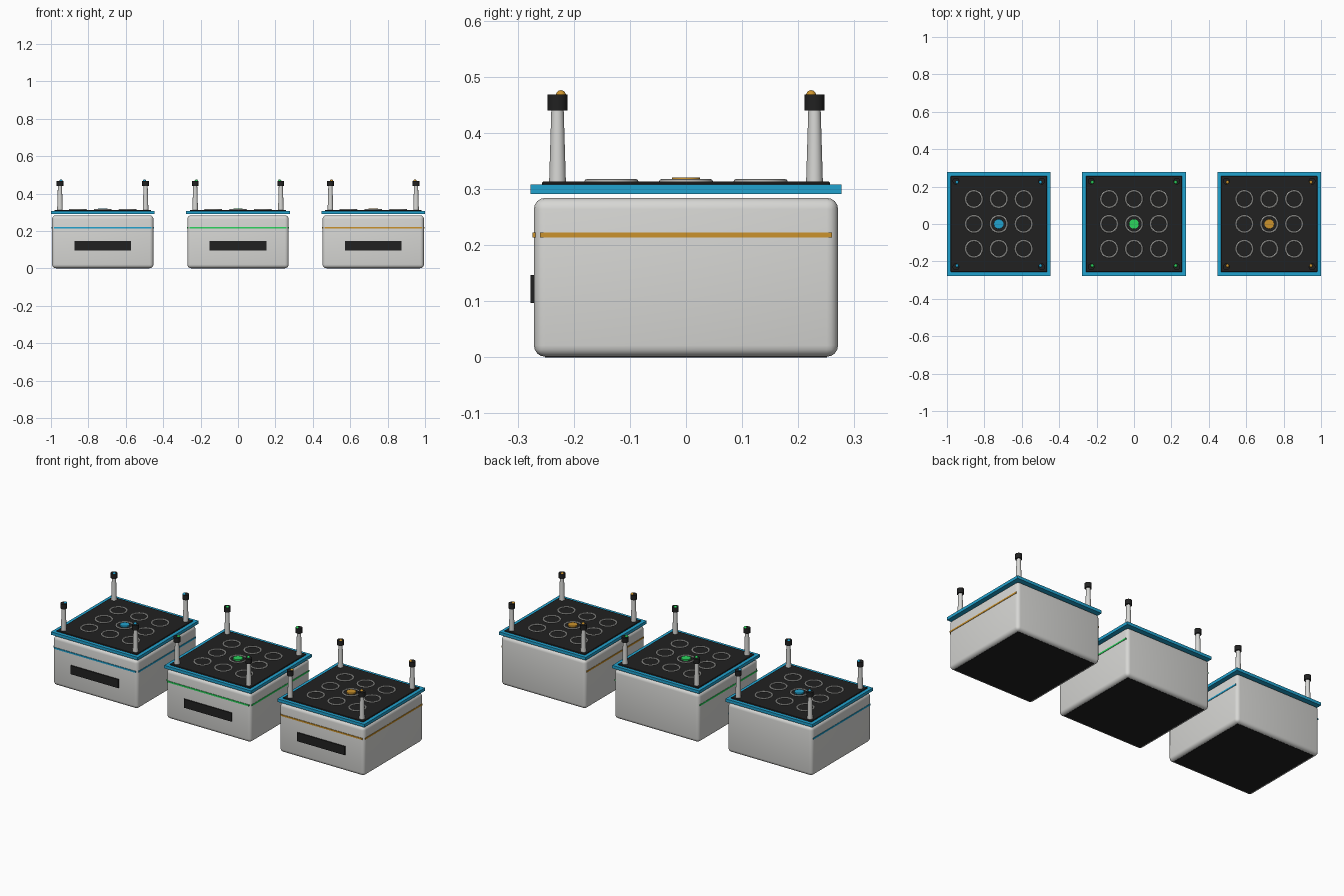
import bpy, bmesh
from mathutils import Matrix

if "Cube" in bpy.data.objects:
    bpy.data.objects.remove(bpy.data.objects["Cube"])


def mat(name, rgb):
    m = bpy.data.materials.new(name)
    m.diffuse_color = (*rgb, 1)
    m.use_nodes = True
    m.node_tree.nodes["Principled BSDF"].inputs["Base Color"].default_value = m.diffuse_color
    return m


SHELL = mat("shell grey", (0.68, 0.68, 0.66))
BLACK = mat("panel black", (0.015, 0.015, 0.015))
RING = mat("ring pale grey", (0.72, 0.72, 0.69))
BLUE = mat("blue", (0.015, 0.36, 0.62))
GREEN = mat("green", (0.025, 0.66, 0.11))
AMBER = mat("amber", (0.60, 0.29, 0.025))


def finish(name, bm, material, smooth=True):
    me = bpy.data.meshes.new(name)
    bm.to_mesh(me)
    bm.free()
    me.materials.append(material)
    ob = bpy.data.objects.new(name, me)
    bpy.context.collection.objects.link(ob)
    if smooth:
        bpy.ops.object.select_all(action='DESELECT')
        ob.select_set(True)
        bpy.context.view_layer.objects.active = ob
        bpy.ops.object.shade_smooth_by_angle()
    return ob


def box(name, lo, hi, material, bevel=0, segments=1):
    bm = bmesh.new()
    bmesh.ops.create_cube(bm, size=1)
    for v in bm.verts:
        v.co = [l + (c + 0.5) * (h - l) for c, l, h in zip(v.co, lo, hi)]
    if bevel:
        bmesh.ops.bevel(bm, geom=bm.edges[:], offset=bevel, segments=segments,
                        profile=0.5, affect='EDGES')
    return finish(name, bm, material, bevel > 0)


def cylinder(name, x, y, z0, z1, r0, r1, material, sides=32):
    bm = bmesh.new()
    bmesh.ops.create_cone(bm, cap_ends=True, segments=sides, radius1=r0, radius2=r1,
                          depth=z1 - z0, matrix=Matrix.Translation((x, y, (z0 + z1) / 2)))
    return finish(name, bm, material)


def ball(name, x, y, z, r, material):
    bm = bmesh.new()
    bmesh.ops.create_uvsphere(bm, u_segments=16, v_segments=10, radius=r,
                              matrix=Matrix.Translation((x, y, z)))
    return finish(name, bm, material)


def ring(name, x, y, z, major, minor, material):
    bpy.ops.mesh.primitive_torus_add(location=(x, y, z), major_radius=major, minor_radius=minor,
                                     major_segments=40, minor_segments=8)
    ob = bpy.context.object
    ob.name = name
    ob.data.materials.append(material)
    bpy.ops.object.shade_smooth_by_angle()


def unit(cx, side, accent):
    def b(name, lo, hi, material, *args):
        box(f"{side}_{name}", (lo[0] + cx, *lo[1:]), (hi[0] + cx, *hi[1:]), material, *args)

    # rounded case and dark underside pad
    b("case", (-0.271, -0.271, 0.001), (0.271, 0.271, 0.284), SHELL, 0.02, 4)
    b("base_pad", (-0.251, -0.251, 0), (0.251, 0.251, 0.006), BLACK)

    # front grille plate, accent stripes on front and sides
    b("front_plate", (-0.152, -0.277, 0.097), (0.152, -0.27, 0.147), BLACK)
    b("front_stripe", (-0.26, -0.274, 0.213), (0.26, -0.268, 0.222), accent)
    for s, tag in ((-1, "left"), (1, "right")):
        x0, x1 = sorted((s * 0.268, s * 0.273))
        b(f"{tag}_stripe", (x0, -0.26, 0.213), (x1, 0.26, 0.222), accent)

    # lid trim and top panel
    b("lid_trim", (-0.277, -0.277, 0.291), (0.277, 0.277, 0.308), BLUE)
    b("top_panel", (-0.257, -0.257, 0.30), (0.257, 0.257, 0.313), BLACK, 0.002)

    # three by three rings with a centre button
    for i in (-1, 0, 1):
        for j in (-1, 0, 1):
            ring(f"{side}_ring", cx + i * 0.133, j * 0.133, 0.3135, 0.044, 0.004, RING)
    cylinder(f"{side}_button", cx, 0, 0.31, 0.32, 0.026, 0.025, accent)

    # corner posts with caps and small lamps set slightly inward
    for i in (-1, 1):
        for j in (-1, 1):
            x, y = cx + i * 0.229, j * 0.229
            cylinder(f"{side}_post", x, y, 0.31, 0.442, 0.015, 0.011, SHELL, 24)
            cylinder(f"{side}_post_cap", x, y, 0.44, 0.468, 0.018, 0.018, BLACK, 24)
            ball(f"{side}_lamp", cx + i * 0.223, j * 0.223, 0.467, 0.009, accent)


unit(-0.723, "left_unit", BLUE)
unit(0, "middle_unit", GREEN)
unit(0.723, "right_unit", AMBER)
